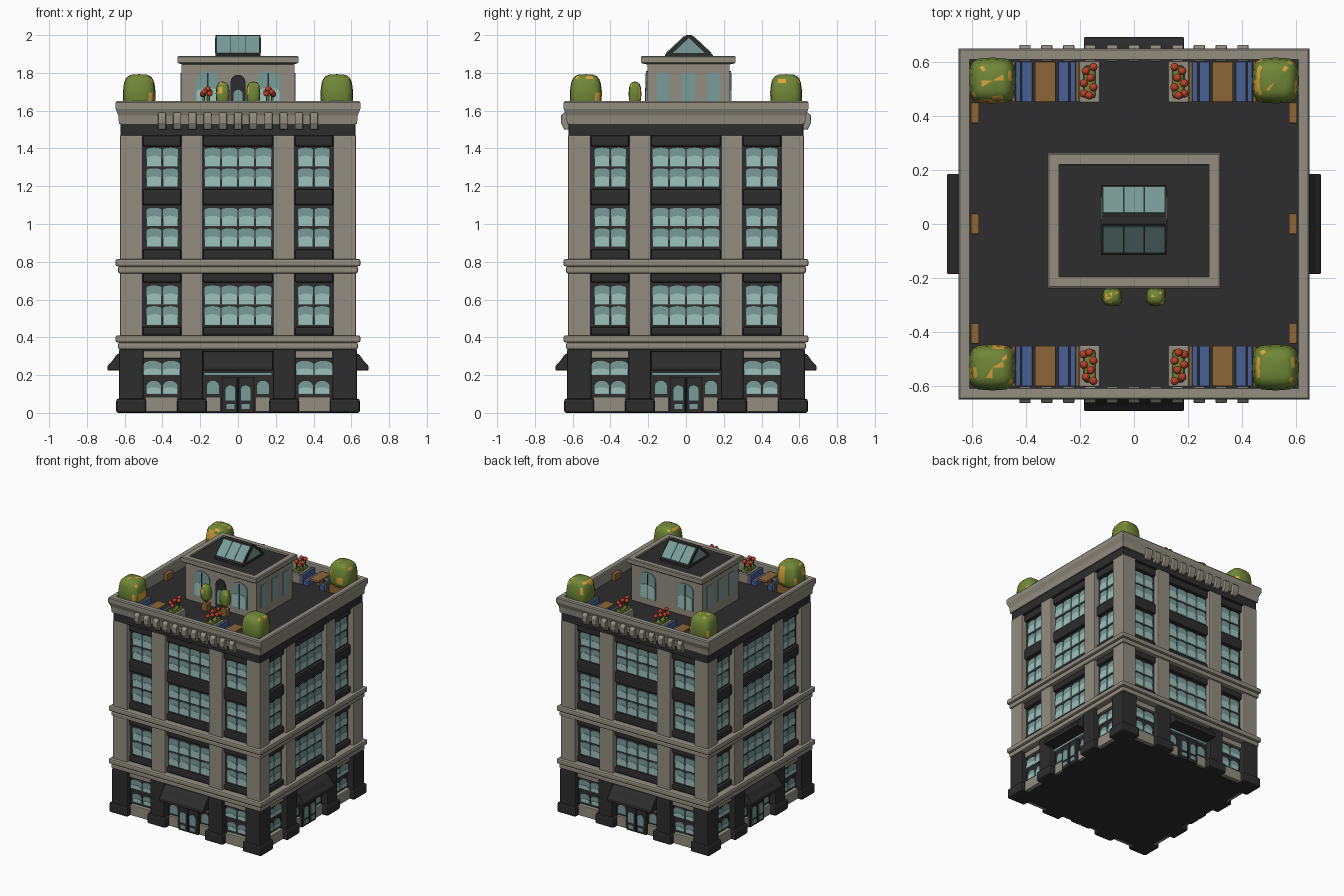
import bpy, bmesh, math, random
from mathutils import Matrix, Vector

if "Cube" in bpy.data.objects:
    bpy.data.objects.remove(bpy.data.objects["Cube"])
random.seed(4)

def mat(name, r, g, b):
    m = bpy.data.materials.new(name)
    m.diffuse_color = [((c / 255 + 0.055) / 1.055) ** 2.4 for c in (r, g, b)] + [1]
    m.use_nodes = True
    m.node_tree.nodes["Principled BSDF"].inputs["Base Color"].default_value = m.diffuse_color
    return m

STONE = mat("warm_stone", 146, 141, 128)
DARK = mat("charcoal", 45, 45, 45)
GLASS = mat("glass_teal", 120, 156, 152)
LIGHT = mat("glass_light", 158, 194, 187)
GREEN = mat("leaf_green", 112, 135, 55)
YELLOW = mat("blossom_yellow", 222, 165, 60)
RED = mat("flower_red", 185, 65, 40)
BLUE = mat("bench_blue", 72, 96, 146)
BROWN = mat("wood_brown", 140, 102, 56)

def finish(name, bm, mats, bevel=0, smooth=False):
    bmesh.ops.recalc_face_normals(bm, faces=bm.faces)
    me = bpy.data.meshes.new(name)
    bm.to_mesh(me)
    bm.free()
    for m in mats:
        me.materials.append(m)
    if smooth:
        me.shade_smooth()
    ob = bpy.data.objects.new(name, me)
    bpy.context.collection.objects.link(ob)
    if bevel:
        b = ob.modifiers.new("bevel", 'BEVEL')
        b.width, b.segments, b.limit_method = bevel, 2, 'ANGLE'
    return ob

# shapes: a profile in (u, z) extruded from a to b along an axis
def box(x0, x1, y0, y1, z0, z1):
    return ([(x0, z0), (x1, z0), (x1, z1), (x0, z1)], y0, y1, 'y')

def arch(x0, x1, y0, y1, z0, z1, rise, n=8):
    c, h = (x0 + x1) / 2, (x1 - x0) / 2
    top = [(c + h * math.cos(math.pi * i / n), z1 - rise + rise * math.sin(math.pi * i / n))
           for i in range(n + 1)]
    return ([(x0, z0), (x1, z0)] + top, y0, y1, 'y')

def part(name, m, shapes, turns=1, mirror=False, bevel=0):
    bm = bmesh.new()
    for pts, a, b, ax in shapes:
        for s in ((1, -1) if mirror else (1,)):
            for t in range(turns):
                rot = Matrix.Rotation(2 * math.pi * t / turns, 3, 'Z')
                rings = []
                for d in (a, b):
                    co = [Vector((u, d, v) if ax == 'y' else (d, u, v)) for u, v in pts]
                    rings.append([bm.verts.new(rot @ Vector((s * c.x, c.y, c.z))) for c in co])
                lo, hi = rings
                bm.faces.new(lo)
                bm.faces.new(hi)
                for i in range(len(lo)):
                    j = (i + 1) % len(lo)
                    bm.faces.new((lo[i], lo[j], hi[j], hi[i]))
    return finish(name, bm, [m], bevel)

# rectangular ring swept from a profile of (outward offset, z)
def ring(name, m, prof, hx, hy, cy=0):
    bm = bmesh.new()
    cols = [[bm.verts.new((sx * (hx + o), cy + sy * (hy + o), z)) for o, z in prof]
            for sx, sy in ((-1, -1), (1, -1), (1, 1), (-1, 1))]
    n = len(prof)
    for k in range(4):
        p, q = cols[k], cols[(k + 1) % 4]
        for i in range(n):
            bm.faces.new((p[i], q[i], q[(i + 1) % n], p[(i + 1) % n]))
    return finish(name, bm, [m])

# ---- tower shell
part("core_walls", DARK, [box(-.58, .58, -.58, .58, 0, 1.5)])
part("roof_deck", DARK, [box(-.61, .61, -.61, .61, 1.5, 1.56)])
part("frieze", DARK, [box(-.622, .622, -.622, .622, 1.465, 1.535)], bevel=.006)
part("corner_piers", STONE, [box(-.625, -.505, -.625, -.505, .4, 1.47)], 4, bevel=.006)
part("inner_piers", STONE, [box(.185, .30, -.622, -.57, .4, 1.47)], 4, True, .006)
part("belt_courses", STONE, [box(-r, r, -r, r, z, z + .038) for z in (.335, .738)
     for r, z in ((.635, z), (.648, z + .038))], bevel=.01)
ring("parapet", STONE, [(-.02, 1.53), (.01, 1.53), (.014, 1.575), (.028, 1.61), (.028, 1.642),
     (.022, 1.65), (-.012, 1.65), (-.015, 1.645), (-.015, 1.54)], .62, .62)
part("parapet_brackets", STONE, [([(-.60, 1.59), (-.645, 1.59), (-.662, 1.575), (-.662, 1.535),
     (-.645, 1.50), (-.60, 1.50)], i * .0805 - .021, i * .0805 + .021, 'x')
     for i in range(-5, 6)], 2, bevel=.005)
part("spandrels", DARK, [box(x0, x1, -.605, -.57, z0, z1) for x0, x1 in ((-.505, -.3), (-.185, .185), (.3, .505))
     for z0, z1 in ((.41, .455), (.69, .74), (.81, .865), (1.1, 1.185), (1.41, 1.47))], 4, bevel=.012)

# ---- upper windows: two sashes per floor, each with a light lower part
glass, light = [], []
for z in (.465, .877, 1.195):
    for x0, x1, n in ((-.487, -.315, 2), (-.18, .18, 4), (.315, .487, 2)):
        w = (x1 - x0) / n
        for k in range(2):
            zb = z + k * .109
            for i in range(n):
                a, b = x0 + i * w + .003, x0 + (i + 1) * w - .003
                glass.append(arch(a, b, -.586, -.57, zb, zb + .1, .012))
                light.append(arch(a, b, -.589, -.584, zb + .002, zb + .058, .018))
part("upper_window_glass", GLASS, glass, 4)
part("upper_window_highlights", LIGHT, light, 4)

# ---- ground floor
part("base_corner_piers", DARK, [box(-.63, -.5, -.63, -.5, 0, .336)], 4, bevel=.008)
part("base_corner_plinths", DARK, [box(-.645, -.487, -.645, -.487, 0, .075)], 4, bevel=.012)
part("base_inner_piers", DARK, [box(.185, .305, -.63, -.57, 0, .336)], 4, True, .008)
part("base_inner_plinths", DARK, [box(.165, .322, -.645, -.57, 0, .075)], 4, True, .012)
part("shop_stone_panels", STONE, [box(.32, .49, -.61, -.57, .005, .085), box(.3, .505, -.60, -.57, .288, .33),
     box(.09, .17, -.60, -.57, .005, .085)], 4, True, .005)
part("shop_glass", GLASS, [arch(.32, .397, -.587, -.57, .1, .17, .03), arch(.408, .485, -.587, -.57, .1, .17, .03),
     arch(.306, .4, -.587, -.57, .2, .275, .02), arch(.405, .5, -.587, -.57, .2, .275, .02),
     arch(.1, .165, -.587, -.57, .1, .17, .03), box(0, .18, -.60, -.57, .197, .215)], 4, True)
part("shop_highlights", LIGHT, [arch(.322, .395, -.59, -.584, .102, .135, .012),
     arch(.41, .483, -.59, -.584, .102, .135, .012), arch(.308, .398, -.59, -.584, .202, .235, .012),
     arch(.407, .498, -.59, -.584, .202, .235, .012)], 4, True)
part("double_doors", DARK, [box(.003, .085, -.605, -.57, 0, .19)], 4, True, .004)
part("door_glass", GLASS, [arch(.015, .065, -.610, -.60, .065, .145, .02),
     box(.018, .062, -.610, -.60, .02, .048)], 4, True)
part("awnings", DARK, [([(-.57, .33), (-.615, .325), (-.645, .305), (-.67, .27), (-.69, .25), (-.69, .225),
     (-.57, .225)], -.185, .185, 'x')], 4, bevel=.004)

# ---- roof pavilion
part("pavilion_walls", STONE, [box(-.3, .3, -.205, .23, 1.55, 1.86)])
ring("pavilion_cornice", STONE, [(-.03, 1.845), (-.005, 1.85), (0, 1.856), (0, 1.885), (-.006, 1.89), (-.042, 1.89),
     (-.045, 1.87)], .32, .25, .0125)
part("pavilion_roof", DARK, [box(-.29, .29, -.2, .225, 1.855, 1.878)])
pav = [arch(.095, .225, y, y + .008, 1.61, 1.81, .05) for y in (-.212, .229)]
part("pavilion_arch_glass", GLASS, pav, mirror=True)
part("pavilion_arch_highlights", LIGHT, [arch(.1, .22, y, y + .004, 1.615, 1.72, .02)
     for y in (-.215, .236)], mirror=True)
part("pavilion_arch_bars", DARK, [box(.157, .163, y, y + .003, 1.61, 1.80) for y in (-.218, .239)], mirror=True)
part("pavilion_door", DARK, [arch(-.04, .04, -.213, -.2, 1.56, 1.79, .04)])
part("pavilion_door_glass", GLASS, [arch(-.025, .025, -.216, -.21, 1.6, 1.71, .025)])
part("pavilion_side_glass", GLASS, [([(y - .035, 1.63), (y + .035, 1.63), (y + .035, 1.80), (y - .035, 1.80)],
     .295, .305, 'x') for y in (-.122, .012, .146)], mirror=True)

# ---- skylight prism with panes on slopes and gables
yc, hw, z0, z1 = .015, .127, 1.885, 2.0
part("skylight_frame", DARK, [([(yc - hw, 1.87), (yc + hw, 1.87), (yc + hw, z0 + .01), (yc + .015, z1), (yc - .015, z1),
     (yc - hw, z0 + .01)], -.12, .12, 'x')])
panes = []
for s in (-1, 1):
    p = Vector((yc + s * hw, z0 + .01))
    d = Vector((yc + s * .015, z1)) - p
    nrm = Vector((s * abs(d.y), abs(d.x))).normalized() * .004
    q = [p + d * .08, p + d * .92]
    for i in (-1, 0, 1):
        panes.append(([q[0] - nrm, q[1] - nrm, q[1] + nrm, q[0] + nrm], i * .076 - .036, i * .076 + .036, 'x'))
part("skylight_glass", GLASS, panes)
part("skylight_gable_glass", GLASS, [([(yc - .085, z0 + .02), (yc + .085, z0 + .02), (yc, z1 - .015)],
     .117, .123, 'x')], mirror=True)

# ---- terrace furniture, one corner repeated four times
D = 1.555
part("bush_planters", BROWN, [box(.45, .595, -.6, -.455, D, 1.61)], 2, True, .006)
part("bench_seats", BLUE, [box(.24, .28, -.6, -.45, D, 1.595), box(.375, .415, -.6, -.45, D, 1.595)], 2, True, .004)
part("bench_backs", BLUE, [box(.215, .236, -.6, -.45, D, 1.635), box(.419, .438, -.6, -.45, D, 1.635)], 2, True, .004)
part("bench_frames", BROWN, [box(.204, .214, -.6, -.45, D, 1.63), box(.439, .45, -.6, -.45, D, 1.63)], 2, True)
part("table_tops", BROWN, [box(.288, .366, -.6, -.45, 1.605, 1.622)], 2, True, .004)
part("table_legs", BROWN, [box(.315, .34, -.55, -.5, D, 1.61)], 2, True)
part("flower_boxes", STONE, [box(.125, .203, -.603, -.448, D, 1.625)], 2, True, .006)
part("flower_leaves", GREEN, [box(.142, .186, -.585, -.465, 1.62, 1.65)], 2, True, .01)
part("wall_stools", BROWN, [box(.572, .603, y - .038, y + .038, D, 1.61) for y in (-.405, 0, .41)],
     mirror=True, bevel=.004)

# ---- planting: rounded-cube bushes with blossoms picked at random
def blob(bm, c, r, power, seg=16, rows=10, spots=0):
    vs = bmesh.ops.create_uvsphere(bm, u_segments=seg, v_segments=rows, radius=1)['verts']
    for v in vs:
        p = [math.copysign(abs(k) ** power, k) for k in v.co]
        taper = 1 - .1 * max(p[2], 0)
        v.co = (c[0] + p[0] * r[0] * taper, c[1] + p[1] * r[1] * taper, c[2] + p[2] * r[2])
    for f in {f for v in vs for f in v.link_faces}:
        f.material_index = int(random.random() < spots)

bm = bmesh.new()
for sx in (-1, 1):
    for sy in (-1, 1):
        blob(bm, (sx * .523, sy * .53, 1.697), (.087, .085, .096), .55, spots=.09)
finish("corner_bushes", bm, [GREEN, YELLOW], smooth=True)
bm = bmesh.new()
for sx in (-1, 1):
    blob(bm, (sx * .081, -.27, 1.692), (.037, .034, .062), .65, 12, 8, .1)
finish("door_bushes", bm, [GREEN, YELLOW], smooth=True)
part("door_bush_pots", BROWN, [box(.056, .106, -.295, -.245, D, 1.615)], mirror=True, bevel=.006)
part("door_bush_trunks", BROWN, [box(.075, .087, -.276, -.264, 1.6, 1.65)], mirror=True)

spots = [(.15, -.58, 1.69), (.178, -.565, 1.70), (.16, -.54, 1.715), (.185, -.52, 1.69), (.15, -.505, 1.70),
         (.165, -.475, 1.71), (.185, -.482, 1.685)]
bm = bmesh.new()
for x, y, z in spots:
    for sx in (-1, 1):
        for sy in (-1, 1):
            blob(bm, (sx * x, sy * y, z), (.016, .016, .015), 1, 8, 6)
finish("flowers", bm, [RED], smooth=True)
part("flower_stems", GREEN, [box(x - .003, x + .003, y - .003, y + .003, 1.62, z) for x, y, z in spots], 2, True)
